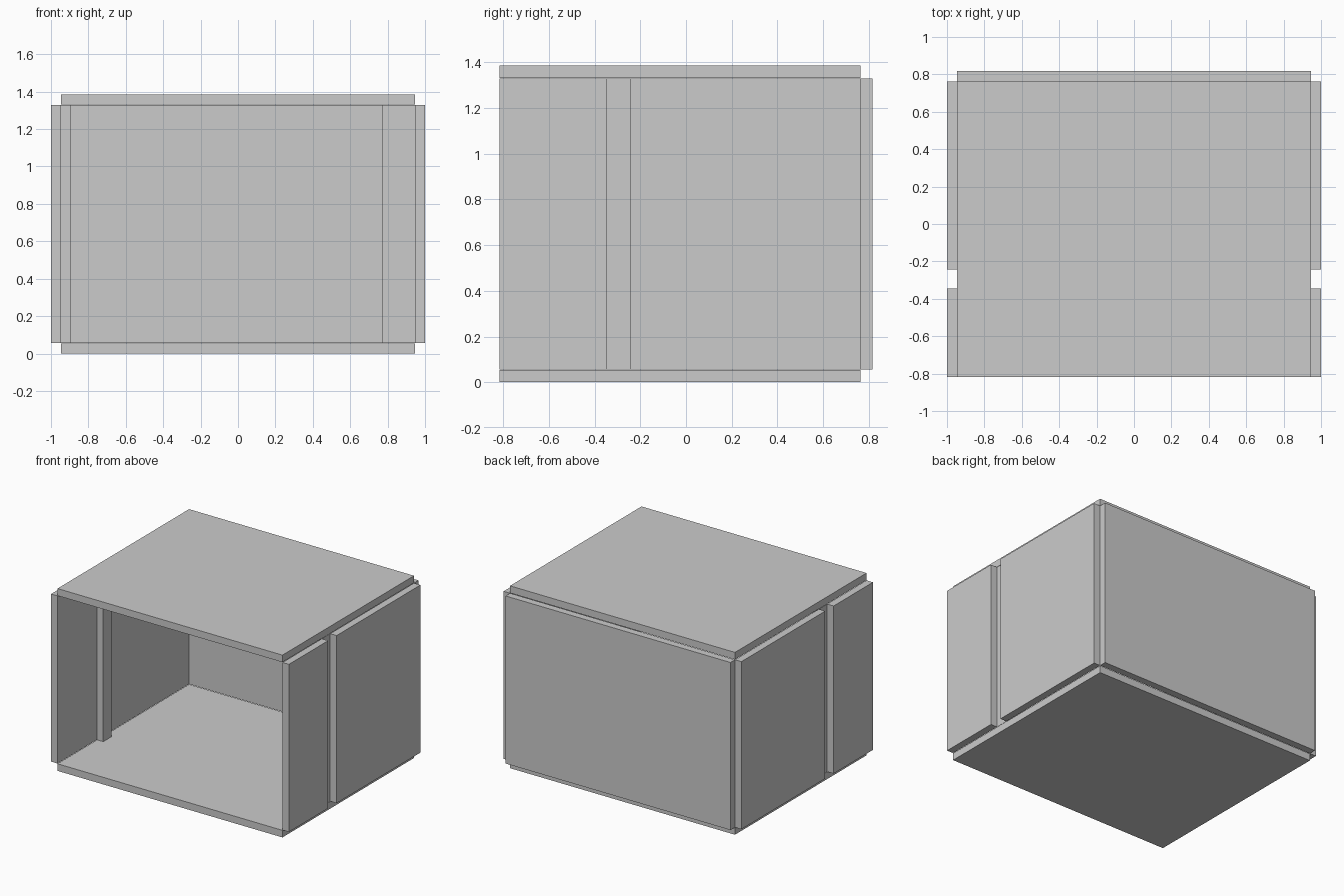
import bpy

if "Cube" in bpy.data.objects:
    bpy.data.objects.remove(bpy.data.objects["Cube"])

T = 0.054            # board thickness
X = 1.0 - T          # inner face of the side boards
Y = 0.817            # half depth
H = 1.386            # total height
GAP = (-0.345, -0.244)


def box(name, x, y, z):
    """Box spanning the given (min, max) ranges."""
    bpy.ops.mesh.primitive_cube_add(size=1)
    ob = bpy.context.object
    ob.name = name
    lo, hi = zip(x, y, z)
    centre = [(a + b) / 2 for a, b in zip(lo, hi)]
    for v in ob.data.vertices:
        v.co = [c + k * (b - a) for c, k, a, b in zip(centre, v.co, lo, hi)]
    return ob


wall_z = (T + 0.002, H - T - 0.002)

# Floor and roof boards
box("bottom_board", (-X, X), (-Y, Y - T), (0, T))
box("top_board", (-X, X), (-Y, Y - T), (H - T, H))

# Back board
box("back_board", (-X, X), (Y - T, Y), wall_z)

# Side boards, split by a vertical slot
for side, s in (("left", -1), ("right", 1)):
    x = sorted((s * X, s * 1.0))
    box(side + "_front_board", x, (-Y, GAP[0]), wall_z)
    box(side + "_rear_board", x, (GAP[1], Y - T), wall_z)

# Inner posts behind the slots; the right one is wider
box("left_post", (-X, -0.892), GAP, wall_z)
box("right_post", (0.77, X), GAP, wall_z)
